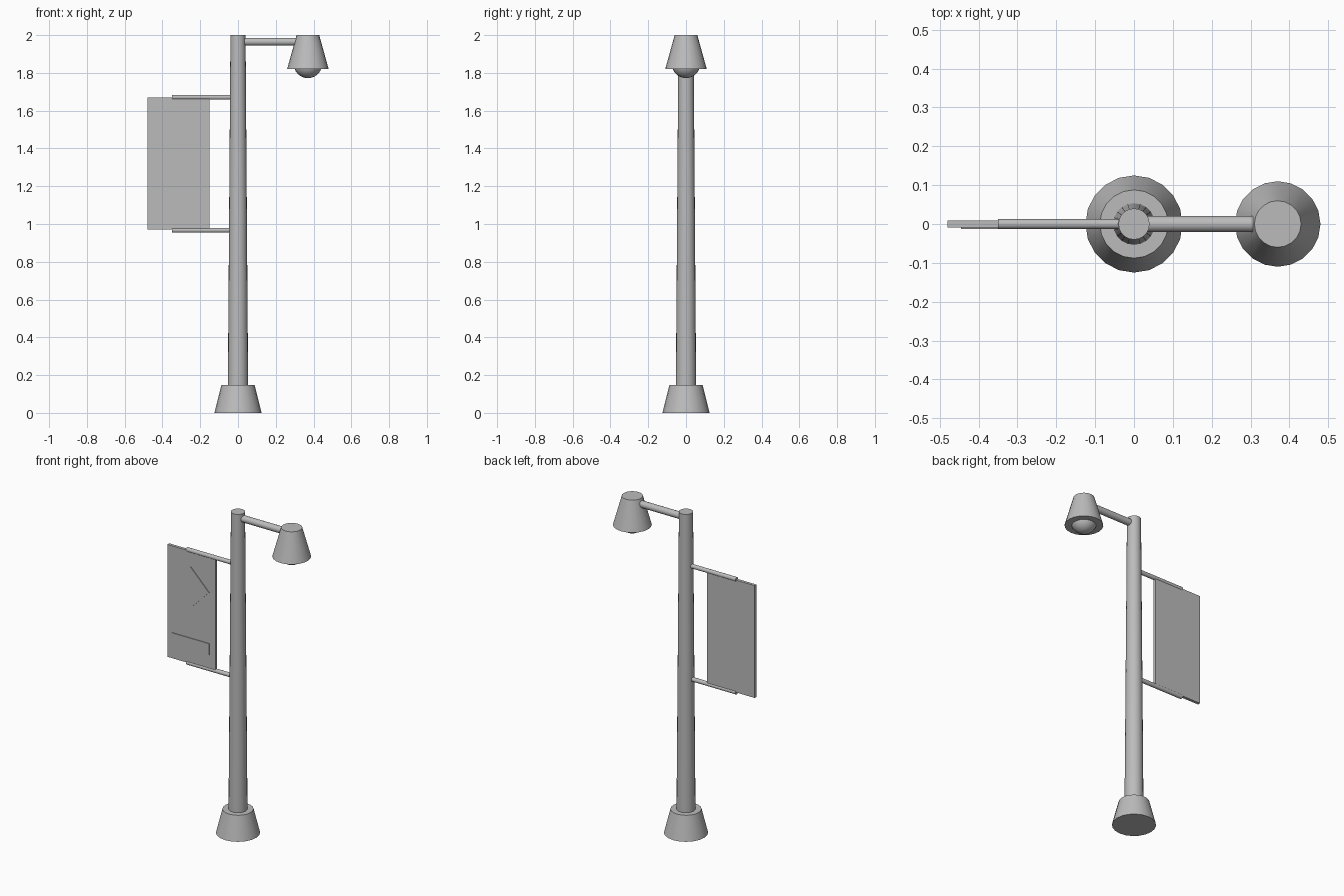
import bpy
import math
from mathutils import Vector

cube = bpy.data.objects.get("Cube")
if cube:
    bpy.data.objects.remove(cube, do_unlink=True)

SIDES = 20
GREY = (0.5, 0.5, 0.5, 1)
metal = bpy.data.materials.new("grey metal")
metal.use_nodes = True
metal.diffuse_color = GREY
metal.node_tree.nodes["Principled BSDF"].inputs["Base Color"].default_value = GREY


def finish(name, smooth=True):
    obj = bpy.context.object
    obj.name = name
    obj.data.materials.append(metal)
    bpy.ops.object.transform_apply(location=False, rotation=True, scale=True)
    if smooth:
        bpy.ops.object.shade_smooth_by_angle(angle=math.radians(35))
    return obj


def taper(name, x, z0, z1, r0, r1):
    bpy.ops.mesh.primitive_cone_add(vertices=SIDES, radius1=r0, radius2=r1,
                                    depth=z1 - z0, location=(x, 0, (z0 + z1) / 2))
    return finish(name)


def rod(name, x0, x1, y, z, r):
    bpy.ops.mesh.primitive_cylinder_add(vertices=SIDES, radius=r, depth=abs(x1 - x0),
                                        location=((x0 + x1) / 2, y, z),
                                        rotation=(0, math.pi / 2, 0))
    return finish(name)


def box(name, centre, size, turn=0):
    bpy.ops.mesh.primitive_cube_add(size=1, location=centre, rotation=(0, turn, 0))
    bpy.context.object.scale = Vector(size)
    return finish(name, smooth=False)


# Post and foot
taper("base", 0, 0, 0.148, 0.125, 0.088)
taper("pole", 0, 0.1, 2.0, 0.054, 0.04)

# Lamp on its arm
rod("lamp_arm", 0, 0.33, 0, 1.965, 0.021)
taper("lamp_shade", 0.37, 1.82, 2.0, 0.11, 0.06)
bpy.ops.mesh.primitive_uv_sphere_add(segments=SIDES, ring_count=12, radius=0.075,
                                     location=(0.37, 0, 1.847))
finish("lamp_bulb")

# Hanging sign with its two brackets
for name, z in (("upper_bracket", 1.671), ("lower_bracket", 0.967)):
    rod(name, -0.35, 0, 0, z, 0.013)
box("sign_panel", (-0.315, 0, 1.32), (0.33, 0.018, 0.70))

# Raised plates on the front of the sign
box("sign_diamond", (-0.318, -0.0105, 1.447), (0.18, 0.005, 0.18), math.pi / 4)
box("sign_strip", (-0.318, -0.0105, 1.095), (0.255, 0.005, 0.07))
